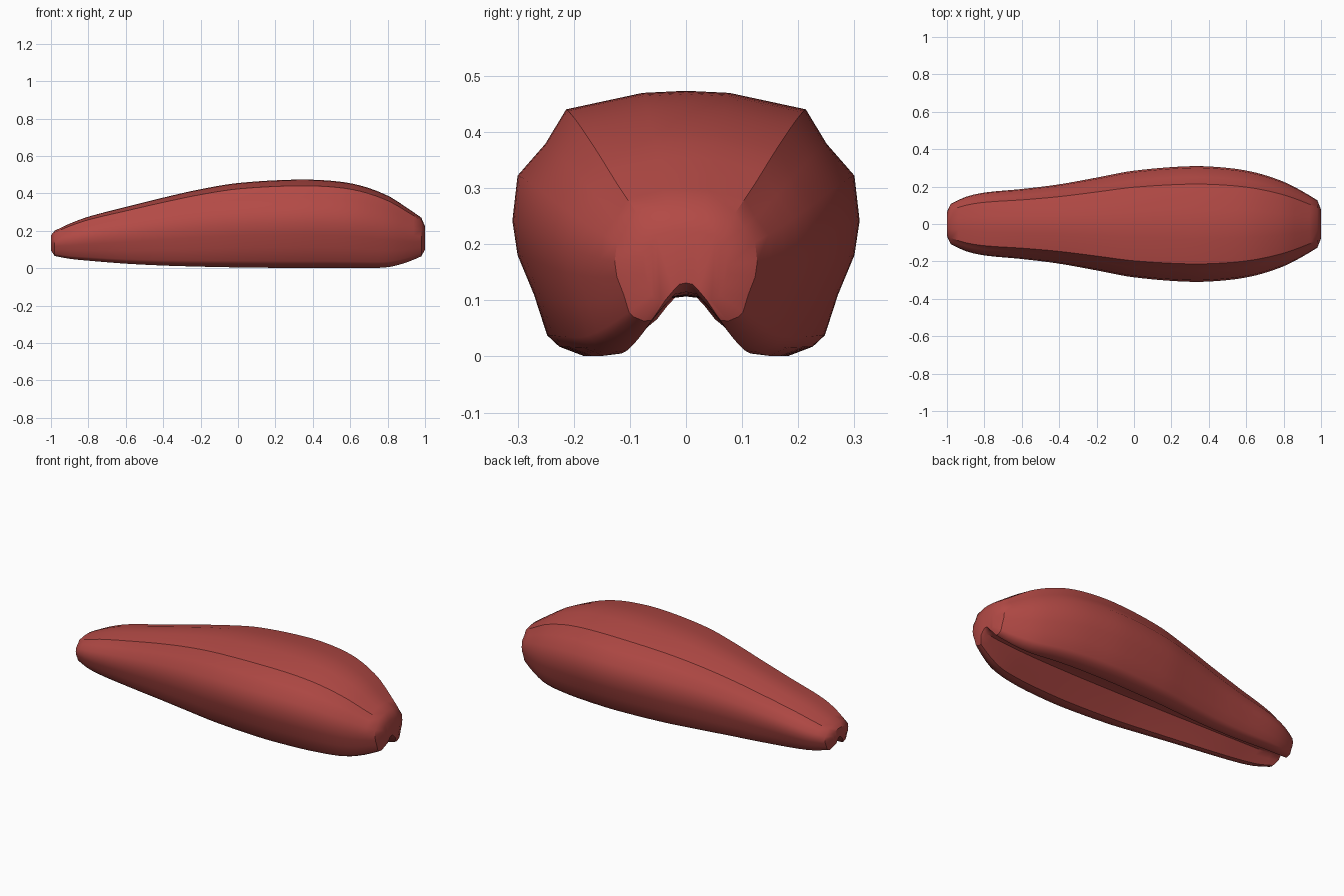
import bpy, bmesh, math

if "Cube" in bpy.data.objects:
    bpy.data.objects.remove(bpy.data.objects["Cube"])

# Stations along the length: x, top z, half width, bottom z, groove roof z
STATIONS = [
    (-0.98, 0.20, 0.108, 0.065, 0.112), (-0.9, 0.238, 0.145, 0.05, 0.110),
    (-0.8, 0.275, 0.168, 0.04, 0.110), (-0.6, 0.327, 0.187, 0.024, 0.108),
    (-0.4, 0.377, 0.212, 0.014, 0.107), (-0.2, 0.422, 0.248, 0.008, 0.107),
    (0.0, 0.455, 0.285, 0.004, 0.107), (0.3, 0.473, 0.309, 0.001, 0.107),
    (0.5, 0.467, 0.30, 0.001, 0.107), (0.65, 0.443, 0.275, 0.001, 0.107),
    (0.8, 0.388, 0.226, 0.005, 0.108), (0.9, 0.325, 0.175, 0.03, 0.110),
    (0.98, 0.27, 0.127, 0.063, 0.115)]

# Half cross-section as (fraction of half width, fraction of height)
PROFILE = [(0, 1), (0.25, 0.992), (0.69, 0.93), (0.81, 0.80), (0.97, 0.68), (1.0, 0.51),
           (0.97, 0.38), (0.875, 0.23), (0.80, 0.078), (0.73, 0.035), (0.59, 0.0),
           (0.48, 0.008)]


def station(x):
    """Smooth (Hermite) interpolation between the stations."""
    s, n = STATIONS, len(STATIONS)
    i = max(k for k in range(n - 1) if s[k][0] <= x + 1e-6)
    h = s[i + 1][0] - s[i][0]
    t = (x - s[i][0]) / h

    def slope(k, c):
        a, b = max(k - 1, 0), min(k + 1, n - 1)
        return (s[b][c] - s[a][c]) / (s[b][0] - s[a][0])
    return [s[i][c] * (2*t**3 - 3*t*t + 1) + s[i + 1][c] * (3*t*t - 2*t**3)
            + h * (slope(i, c) * (t**3 - 2*t*t + t) + slope(i + 1, c) * (t**3 - t*t))
            for c in range(1, 5)]


def section(x):
    """Closed outline at x, mirrored, with the groove underneath."""
    top, w, bot, roof = station(x)
    half = [(w * a, bot + (top - bot) * b) for a, b in PROFILE]
    half += [(w * 0.30, bot + (roof - bot) * 0.55), (w * 0.15, roof - 0.004), (0, roof)]
    return half + [(-y, z) for y, z in reversed(half[1:-1])]


def ring(bm, x, pts):
    return [bm.verts.new((x, y, z)) for y, z in pts]


# Body: lofted skin with slightly domed end caps
bm = bmesh.new()
N = 48
xs = [-0.98 + 1.96 * i / N for i in range(N + 1)]


def cap(x, pts, zc):
    return ring(bm, x, [(y * 0.6, zc + (z - zc) * 0.6) for y, z in pts])


rings = [cap(-1.0, section(xs[0]), 0.14)]
rings += [ring(bm, x, section(x)) for x in xs]
rings.append(cap(1.0, section(xs[-1]), 0.155))
for a, b in zip(rings, rings[1:]):
    m = len(a)
    for j in range(m):
        k = (j + 1) % m
        bm.faces.new((a[j], a[k], b[k], b[j]))
ends = [bm.faces.new(rings[0]), bm.faces.new(rings[-1])]
bmesh.ops.triangulate(bm, faces=ends)
bmesh.ops.recalc_face_normals(bm, faces=bm.faces)

mesh = bpy.data.meshes.new("grooved_body")
bm.to_mesh(mesh)
bm.free()
body = bpy.data.objects.new("grooved_body", mesh)
bpy.context.collection.objects.link(body)

red = bpy.data.materials.new("brick_red")
red.diffuse_color = (0.45, 0.068, 0.06, 1)
red.use_nodes = True
red.node_tree.nodes["Principled BSDF"].inputs["Base Color"].default_value = red.diffuse_color
mesh.materials.append(red)

bpy.context.view_layer.objects.active = body
body.select_set(True)
bpy.ops.object.shade_smooth_by_angle(angle=math.radians(36))
